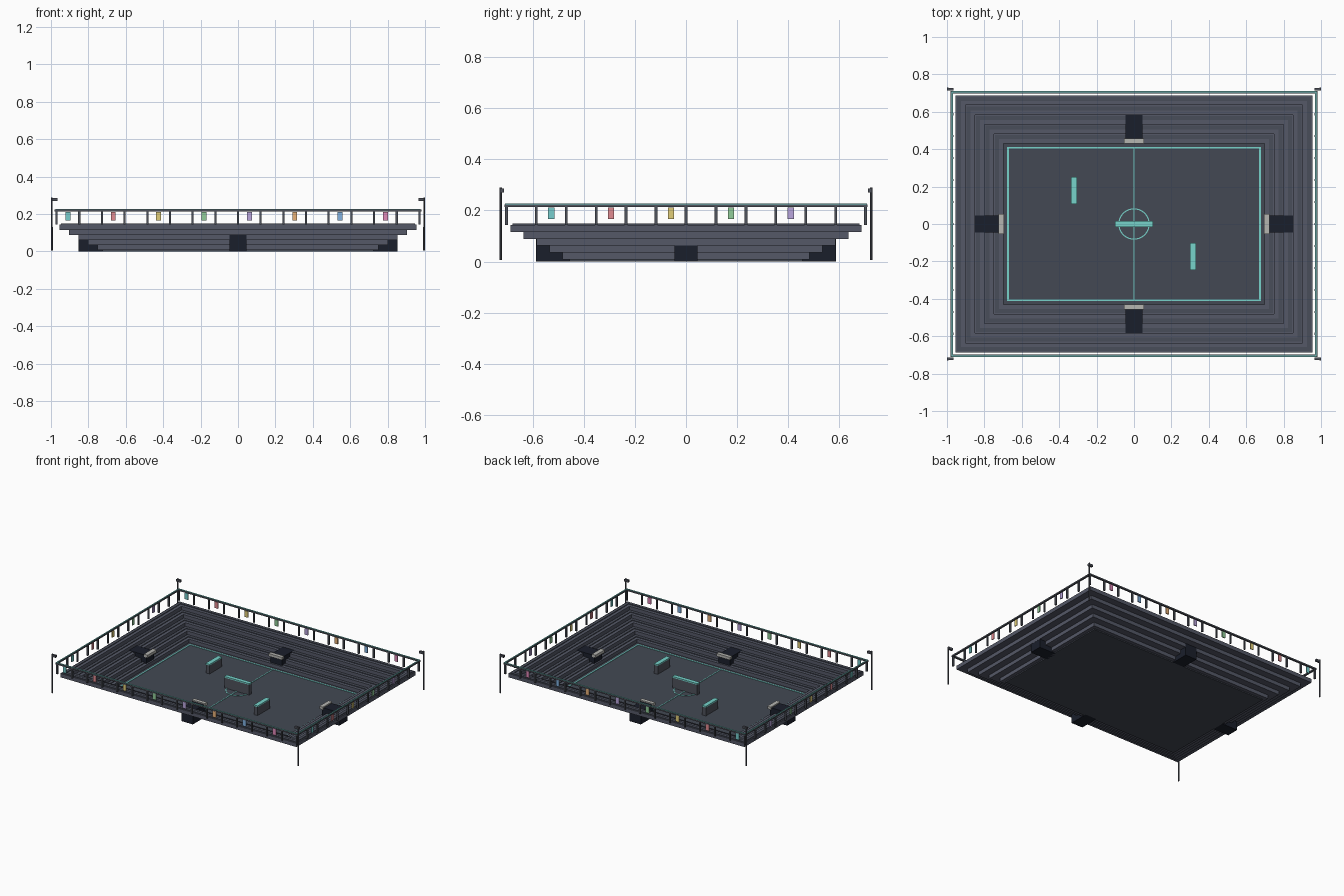
import bpy, bmesh, math
from mathutils import Matrix

if "Cube" in bpy.data.objects:
    bpy.data.objects.remove(bpy.data.objects["Cube"])


def mat(name, hexcol):
    m = bpy.data.materials.new(name)
    lin = [(int(hexcol[i:i + 2], 16) / 255) ** 2.2 for i in (0, 2, 4)]
    m.diffuse_color = (*lin, 1)
    m.use_nodes = True
    m.node_tree.nodes["Principled BSDF"].inputs["Base Color"].default_value = m.diffuse_color
    return m


STAND = mat("stand_grey", "555967")
BENCH = mat("bench_grey", "4A4E5A")
FLOOR = mat("floor_grey", "454A54")
STEEL = mat("steel", "50535C")
DARK = mat("tunnel_dark", "20242F")
LIGHT = mat("lintel_grey", "B4B4B0")
TEAL = mat("teal", "76D2CA")
FLAGS = [mat("flag_%d" % i, c) for i, c in enumerate(
    ["76CCCC", "E08A90", "E0CC78", "90CC98", "B8A4DC", "E8B078", "80B0E0", "E088B8"])]


def finish(name, bm, m):
    bmesh.ops.recalc_face_normals(bm, faces=bm.faces)
    me = bpy.data.meshes.new(name)
    bm.to_mesh(me)
    bm.free()
    me.materials.append(m)
    ob = bpy.data.objects.new(name, me)
    bpy.context.collection.objects.link(ob)
    return ob


def boxes(name, spans, m):
    """Each span is (x0, x1, y0, y1, z0, z1)."""
    bm = bmesh.new()
    for x0, x1, y0, y1, z0, z1 in spans:
        mx = Matrix.Translation(((x0 + x1) / 2, (y0 + y1) / 2, (z0 + z1) / 2))
        mx = mx @ Matrix.Diagonal((abs(x1 - x0), abs(y1 - y0), z1 - z0, 1))
        bmesh.ops.create_cube(bm, size=1, matrix=mx)
    return finish(name, bm, m)


def ring(name, outer, inner, z0, z1, m):
    """Closed flat band between two matching outlines."""
    bm = bmesh.new()
    n = len(outer)
    loops = [[bm.verts.new((x, y, z)) for x, y in pts]
             for pts, z in ((outer, z0), (outer, z1), (inner, z1), (inner, z0))]
    for a in range(4):
        for i in range(n):
            p, q, j = loops[a], loops[(a + 1) % 4], (i + 1) % n
            bm.faces.new((p[i], p[j], q[j], q[i]))
    return finish(name, bm, m)


def rect(x, y):
    return [(-x, -y), (x, -y), (x, y), (-x, y)]


def circle(r, n=48):
    return [(r * math.cos(2 * math.pi * i / n), r * math.sin(2 * math.pi * i / n)) for i in range(n)]


def frame(name, x, y, w, z0, z1, m):
    return ring(name, rect(x, y), rect(x - w, y - w), z0, z1, m)


# Playing floor and markings
boxes("floor", [(-.725, .725, -.457, .457, 0, .01)], FLOOR)
frame("boundary_line", .678, .412, .009, .009, .013, TEAL)
boxes("halfway_line", [(-.003, .003, -.404, .404, .009, .0125)], TEAL)
ring("centre_circle", circle(.084), circle(.078), .009, .013, TEAL)

# Cover walls with teal caps
for name, x, y, hx, hy, top in (("centre_wall", 0, 0, .10, .014, .085),
                                ("left_wall", -.32, .178, .015, .071, .072),
                                ("right_wall", .315, -.174, .015, .071, .072)):
    boxes(name, [(x - hx, x + hx, y - hy, y + hy, .005, top)], STEEL)
    boxes(name + "_cap", [(x - hx - .001, x + hx + .001, y - hy - .001, y + hy + .001,
                           top, top + .009)], TEAL)

# Stepped seating tiers with a low bench on each tread
STEP, RISE = .051, .027
for k in range(5):
    ox, oy = .70 + STEP * (k + 1), .433 + STEP * (k + 1)
    z = .008 + RISE * k
    frame("tier_%d" % (k + 1), ox, oy, STEP + .002, z, z + RISE + .001, STAND)
    frame("bench_%d" % (k + 1), ox - .008, oy - .008, .022, z + RISE, z + RISE + .006, BENCH)

# Entrance tunnels with pale lintels on all four sides
tun, lin = [], []
for s in (-1, 1):
    tun += [(s * .71, s * .852, -.046, .046, 0, .0955), (-.046, .046, s * .442, s * .587, 0, .0955)]
    lin += [(s * .695, s * .725, -.053, .053, .084, .104), (-.053, .053, s * .43, s * .457, .084, .104)]
boxes("entrance_tunnels", tun, DARK)
boxes("tunnel_lintels", lin, LIGHT)

# Perimeter rail and glowing strip
frame("top_rail", .98, .712, .013, .214, .224, STEEL)
frame("rail_light_strip", .977, .709, .007, .223, .227, TEAL)

# Rail posts
PX, PY, T = .970, .704, .0055
posts = []
for s in (-1, 1):
    for i in range(17):
        x = -PX + 2 * PX * i / 16
        posts.append((x - T, x + T, s * PY - T, s * PY + T, .143, .216))
    for i in range(1, 12):
        y = -PY + 2 * PY * i / 12
        posts.append((s * PX - T, s * PX + T, y - T, y + T, .143, .216))
boxes("rail_posts", posts, STEEL)

# Coloured pennants hung between the posts
for c, m in enumerate(FLAGS):
    spans = []
    for s in (-1, 1):
        x = -PX + 2 * PX * (2 * c + .5) / 16
        spans.append((x - .013, x + .013, s * PY - .003, s * PY + .003, .166, .211))
        if c < 5:
            y = -PY + 2 * PY * (2 * c + 1.5) / 12
            spans.append((s * PX - .003, s * PX + .003, y - .012, y + .012, .166, .211))
    boxes("pennants_%d" % (c + 1), spans, m)

# Corner floodlight masts
bm = bmesh.new()
heads = []
for sx in (-1, 1):
    for sy in (-1, 1):
        bmesh.ops.create_cone(bm, cap_ends=True, segments=8, radius1=.005, radius2=.004, depth=.285,
                              matrix=Matrix.Translation((sx * .995, sy * .726, .1475)))
        heads.append((sx * 1.0, sx * .966, sy * .728, sy * .713, .27, .286))
finish("light_masts", bm, STEEL)
boxes("mast_lamp_heads", heads, STEEL)
